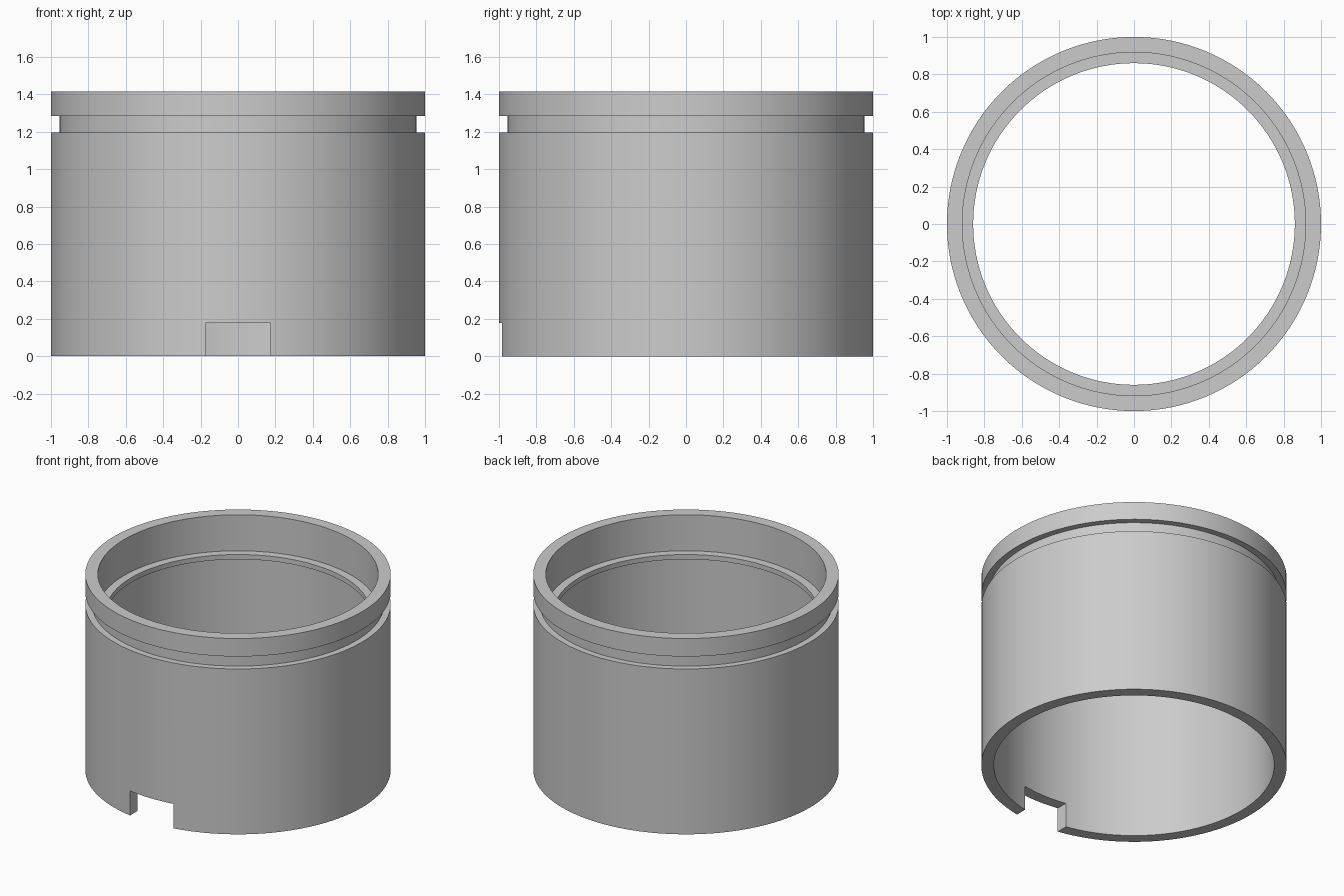
import bpy, bmesh, math

if "Cube" in bpy.data.objects:
    bpy.data.objects.remove(bpy.data.objects["Cube"])

SEGMENTS = 128

# Closed wall section as (radius, z): outer snap groove, inner bead
PROFILE = [
    (1.0, 0.0), (1.0, 1.195), (0.955, 1.195), (0.955, 1.285),
    (1.0, 1.285), (1.0, 1.415), (0.918, 1.415), (0.918, 1.155),
    (0.86, 1.155), (0.86, 1.12), (0.918, 1.12), (0.918, 0.0),
]

grey = bpy.data.materials.new("plain grey")
grey.diffuse_color = (0.6, 0.6, 0.6, 1)
grey.use_nodes = True
grey.node_tree.nodes["Principled BSDF"].inputs["Base Color"].default_value = grey.diffuse_color


def lathe(name, profile):
    bm = bmesh.new()
    rings = []
    for i in range(SEGMENTS):
        a = math.tau * i / SEGMENTS
        rings.append([bm.verts.new((r * math.cos(a), r * math.sin(a), z))
                      for r, z in profile])
    n = len(profile)
    for i in range(SEGMENTS):
        p, q = rings[i], rings[(i + 1) % SEGMENTS]
        for j in range(n):
            k = (j + 1) % n
            bm.faces.new((p[j], q[j], q[k], p[k]))
    bmesh.ops.recalc_face_normals(bm, faces=bm.faces)
    mesh = bpy.data.meshes.new(name)
    bm.to_mesh(mesh)
    bm.free()
    obj = bpy.data.objects.new(name, mesh)
    bpy.context.collection.objects.link(obj)
    mesh.materials.append(grey)
    return obj


# Ring body
sleeve = lathe("sleeve", PROFILE)

# Notch through the front wall at the bottom edge
bpy.ops.mesh.primitive_cube_add(size=1, location=(0, -0.95, 0.0))
cutter = bpy.context.object
cutter.name = "notch_cutter"
cutter.scale = (0.348, 0.4, 0.354)
cutter.hide_render = True
cutter.data.materials.append(grey)

cut = sleeve.modifiers.new("notch", 'BOOLEAN')
cut.operation = 'DIFFERENCE'
cut.solver = 'EXACT'
cut.object = cutter

bpy.ops.object.select_all(action='DESELECT')
sleeve.select_set(True)
bpy.context.view_layer.objects.active = sleeve
bpy.ops.object.modifier_apply(modifier=cut.name)
bpy.data.objects.remove(cutter)
bpy.ops.object.shade_smooth_by_angle(angle=math.radians(30))
